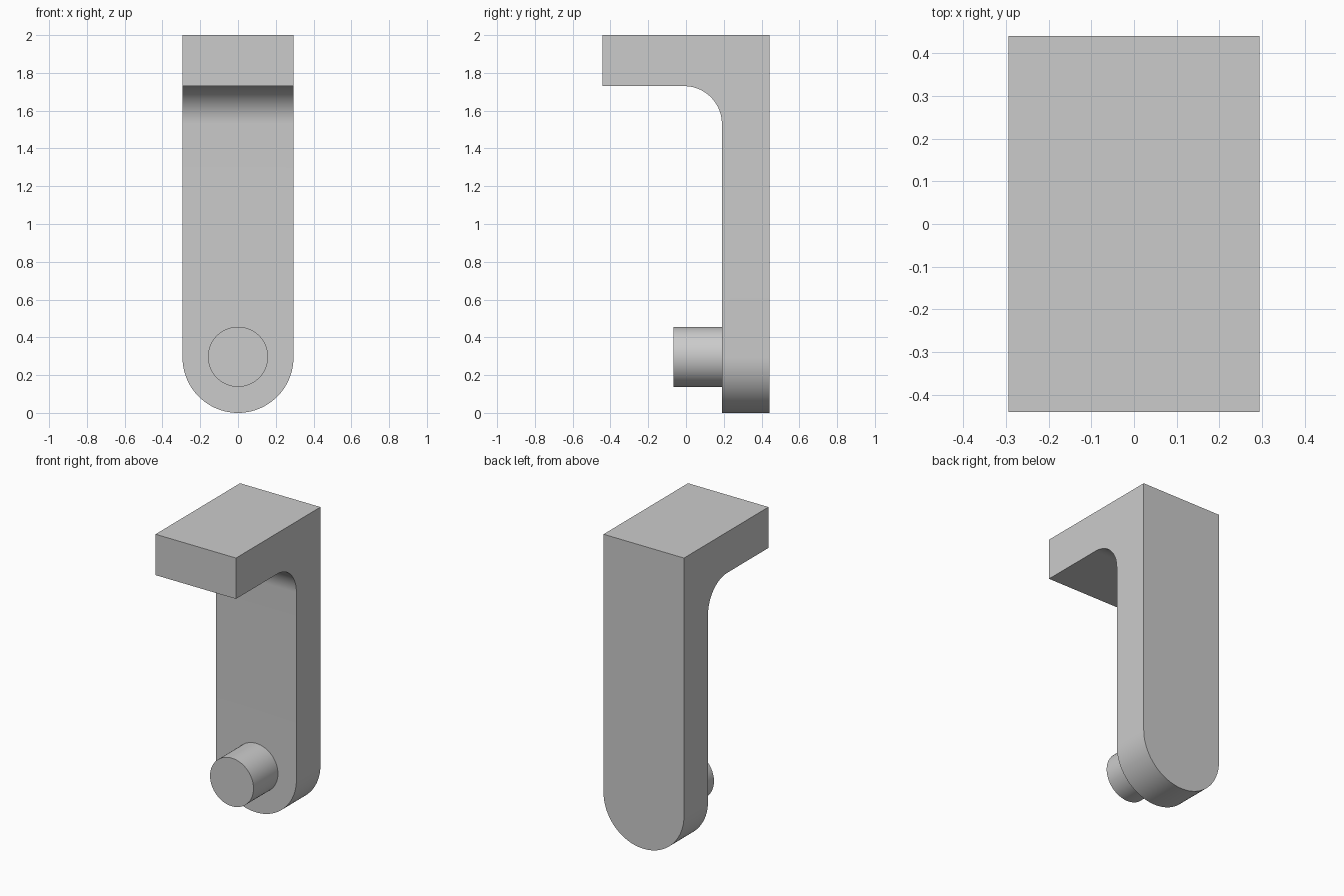
import bpy
import bmesh
from math import sin, cos, pi
from mathutils import Vector

cube = bpy.data.objects.get("Cube")
if cube:
    bpy.data.objects.remove(cube, do_unlink=True)

HALF = 0.294            # half width of the arm and radius of its lower end
BACK, FACE, TIP = 0.441, 0.19, -0.441
TOP, UNDER = 2.0, 1.73
FILLET = 0.2

grey = bpy.data.materials.new("light grey")
grey.use_nodes = True
colour = (0.6, 0.6, 0.6, 1)
grey.diffuse_color = colour
grey.node_tree.nodes["Principled BSDF"].inputs["Base Color"].default_value = colour


def arc(cx, cy, r, start, end, steps):
    angles = [start + (end - start) * i / steps for i in range(steps + 1)]
    return [(cx + r * cos(a), cy + r * sin(a)) for a in angles]


def extrude_outline(name, points, offset):
    """Extrude a closed outline of 3D points along the offset."""
    bm = bmesh.new()
    face = bm.faces.new([bm.verts.new(p) for p in points])
    result = bmesh.ops.extrude_face_region(bm, geom=[face])
    moved = [g for g in result["geom"] if isinstance(g, bmesh.types.BMVert)]
    bmesh.ops.translate(bm, verts=moved, vec=Vector(offset))
    bmesh.ops.recalc_face_normals(bm, faces=bm.faces)
    mesh = bpy.data.meshes.new(name)
    bm.to_mesh(mesh)
    bm.free()
    mesh.materials.append(grey)
    obj = bpy.data.objects.new(name, mesh)
    bpy.context.collection.objects.link(obj)
    return obj


def activate(obj):
    bpy.ops.object.select_all(action='DESELECT')
    obj.select_set(True)
    bpy.context.view_layer.objects.active = obj


# Hooked side profile, with a fillet under the ledge
side = [(BACK, -0.1), (BACK, TOP), (TIP, TOP), (TIP, UNDER)]
side += arc(FACE - FILLET, UNDER - FILLET, FILLET, pi / 2, 0, 24)
side += [(FACE, -0.1)]
bracket = extrude_outline("hooked_bracket", [(-0.5, y, z) for y, z in side], (1, 0, 0))

# Front outline with a round lower end, which trims the bracket
front = [(HALF, 2.2), (-HALF, 2.2)] + arc(0, HALF, HALF, pi, 2 * pi, 48)
trim = extrude_outline("outline_cutter", [(x, -0.7, z) for x, z in front], (0, 1.4, 0))
trim.hide_render = True

cut = bracket.modifiers.new("round_end", 'BOOLEAN')
cut.operation = 'INTERSECT'
cut.solver = 'EXACT'
cut.object = trim
activate(bracket)
bpy.ops.object.modifier_apply(modifier=cut.name)
bpy.data.objects.remove(trim, do_unlink=True)

# Round pin near the lower end
circle = arc(0, 0.297, 0.159, 0, 2 * pi, 64)[:-1]
pin = extrude_outline("round_pin", [(x, -0.065, z) for x, z in circle], (0, FACE + 0.075, 0))

for obj in (bracket, pin):
    activate(obj)
    bpy.ops.object.shade_smooth_by_angle(angle=pi / 6)
